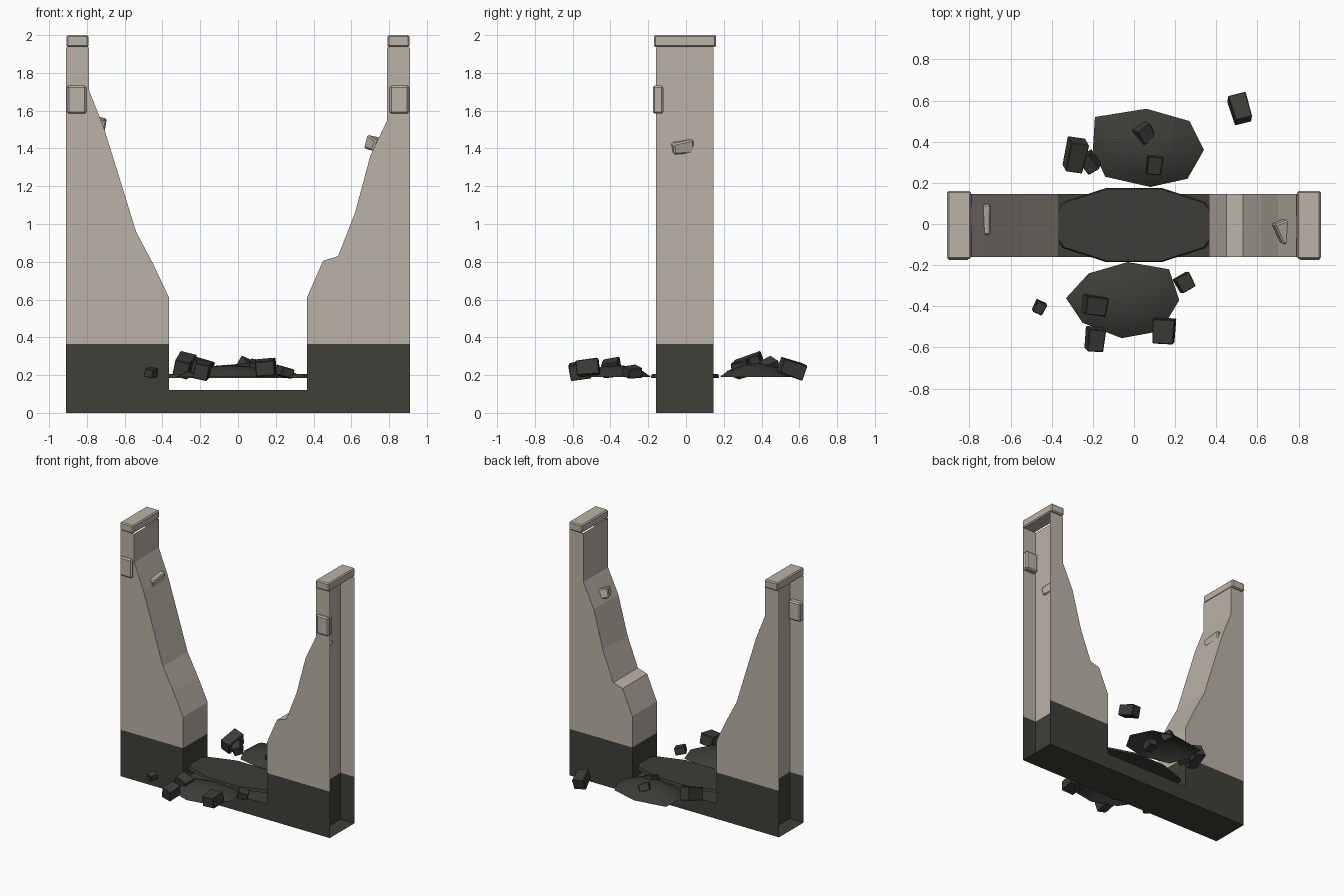
import bpy, bmesh, math
from mathutils import Matrix, Vector, Euler

old = bpy.data.objects.get("Cube")
if old:
    bpy.data.objects.remove(old, do_unlink=True)


def material(name, rgb):
    m = bpy.data.materials.new(name)
    m.use_nodes = True
    m.diffuse_color = (*rgb, 1)
    m.node_tree.nodes["Principled BSDF"].inputs["Base Color"].default_value = (*rgb, 1)
    return m


PLASTER = material("pale plaster", (0.49, 0.45, 0.385))
STONE = material("dark stone", (0.05, 0.05, 0.04))
RUBBLE = material("dark rubble", (0.045, 0.045, 0.038))

FRONT, BACK = -0.16, 0.145
END, RECESS, GAP = 0.91, 0.79, 0.365
BASE, SILL, TOP = 0.365, 0.12, 1.935


def finish(bm, name, mat, smooth=False):
    mesh = bpy.data.meshes.new(name)
    bm.to_mesh(mesh)
    bm.free()
    mesh.materials.append(mat)
    obj = bpy.data.objects.new(name, mesh)
    bpy.context.collection.objects.link(obj)
    for p in mesh.polygons:
        p.use_smooth = smooth
    return obj


def shell(name, outline, strips, mat):
    """Thin front and back panels joined by strips across the wall depth."""
    bm = bmesh.new()
    for y in (FRONT, BACK):
        bm.faces.new([bm.verts.new((x, y, z)) for x, z in outline])
    for path in strips:
        for (x0, z0), (x1, z1) in zip(path, path[1:]):
            bm.faces.new([bm.verts.new(c) for c in (
                (x0, FRONT, z0), (x1, FRONT, z1), (x1, BACK, z1), (x0, BACK, z0))])
    bmesh.ops.remove_doubles(bm, verts=bm.verts, dist=0.0001)
    bmesh.ops.recalc_face_normals(bm, faces=bm.faces)
    return finish(bm, name, mat)


def block(name, centre, size, mat, turn=(0, 0, 0), bevel=0.0, taper=1.0):
    bm = bmesh.new()
    bmesh.ops.create_cube(bm, size=1)
    for v in bm.verts:
        if v.co.y < 0:
            v.co.x *= taper
            v.co.z *= taper
    bmesh.ops.scale(bm, vec=size, verts=bm.verts)
    if bevel:
        bmesh.ops.bevel(bm, geom=bm.edges[:], offset=bevel, segments=1, affect='EDGES')
    rot = Euler([math.radians(a) for a in turn]).to_matrix().to_4x4()
    bm.transform(Matrix.Translation(Vector(centre)) @ rot)
    return finish(bm, name, mat)


def mound(name, centre, outline, base, height):
    """Open dome of rubble rising from an irregular outline."""
    bm = bmesh.new()
    cx, cy = centre
    rings = []
    for scale, rise in ((1, 0), (0.78, 0.45), (0.42, 0.85)):
        rings.append([bm.verts.new((cx + (x - cx) * scale, cy + (y - cy) * scale,
                                    base + height * rise)) for x, y in outline])
    peak = bm.verts.new((cx, cy, base + height))
    n = len(outline)
    for i in range(n):
        j = (i + 1) % n
        for low, high in zip(rings, rings[1:]):
            bm.faces.new((low[i], low[j], high[j], high[i]))
        bm.faces.new((rings[-1][i], rings[-1][j], peak))
    bmesh.ops.recalc_face_normals(bm, faces=bm.faces)
    if peak.link_faces[0].normal.z < 0:
        bmesh.ops.reverse_faces(bm, faces=bm.faces)
    return finish(bm, name, RUBBLE, True)


# Dark foundation with the low sill in the breach
steps = [(-GAP, BASE), (-GAP, SILL), (GAP, SILL), (GAP, BASE)]
foundation = [(-END, 0), (END, 0), (END, BASE)] + steps[::-1] + [(-END, BASE)]
shell("foundation", foundation,
      [steps, [(-END, 0), (END, 0)],
       [(RECESS, 0), (RECESS, BASE)], [(-RECESS, 0), (-RECESS, BASE)]], STONE)

# Broken wall on each side, with caps and front bricks
left_break = [(GAP, 0.61), (0.45, 0.805), (0.53, 0.83), (0.62, 1.06),
              (0.70, 1.36), (RECESS, 1.55)]
right_break = [(GAP, 0.61), (0.45, 0.79), (0.54, 0.96), (0.62, 1.22),
               (0.71, 1.51), (RECESS, 1.71)]
for side, s, edge in (("left", 1, left_break), ("right", -1, right_break)):
    ridge = [(GAP, BASE)] + edge + [(RECESS, TOP)]
    outline = ridge + [(END, TOP), (END, BASE)]
    flip = lambda pts: [(s * x, z) for x, z in pts]
    shell(side + "_wall", flip(outline),
          [flip(ridge), flip([(RECESS, BASE), edge[-1]])], PLASTER)
    block(side + "_cap", (s * 0.85, -0.005, 1.968), (0.116, 0.33, 0.064),
          PLASTER, bevel=0.008)
    block(side + "_front_brick", (s * 0.854, -0.148, 1.658), (0.104, 0.056, 0.148),
          PLASTER, bevel=0.01)

# Loose stones stuck in the broken edges
block("left_edge_stone", (0.75, -0.03, 1.415), (0.13, 0.11, 0.075), PLASTER,
      (10, 12, 20), 0.008, 0.8)
block("right_edge_stone", (-0.75, 0.02, 1.53), (0.11, 0.15, 0.07), PLASTER,
      (4, 10, 5), 0.008, 0.8)

# Flat rubble slab lying through the breach
bm = bmesh.new()
bmesh.ops.create_cone(bm, cap_ends=True, segments=10, radius1=1, radius2=0.97, depth=1)
bm.transform(Matrix.Translation((0, -0.005, 0.195)) @ Matrix.Diagonal((0.43, 0.19, 0.02, 1))
             @ Matrix.Rotation(math.radians(18), 4, 'Z'))
finish(bm, "breach_slab", RUBBLE)

# Rubble mounds in front of and behind the wall
mound("back_mound", (0.06, 0.37),
      [(-0.19, 0.52), (0.06, 0.56), (0.27, 0.50), (0.34, 0.36),
       (0.26, 0.22), (0.08, 0.18), (-0.14, 0.23), (-0.20, 0.36)], 0.19, 0.075)
mound("front_mound", (-0.05, -0.37),
      [(-0.22, -0.24), (-0.03, -0.185), (0.17, -0.22), (0.22, -0.37),
       (0.13, -0.52), (-0.06, -0.555), (-0.25, -0.48), (-0.33, -0.36)], 0.19, 0.065)

# Scattered rubble blocks: name, centre, size, turn
scatter = [
    ("back_large", (-0.285, 0.335, 0.25), (0.09, 0.15, 0.10), (18, 14, -8)),
    ("back_small", (-0.215, 0.30, 0.23), (0.07, 0.09, 0.07), (15, -20, 30)),
    ("back_peak", (0.05, 0.44, 0.25), (0.08, 0.08, 0.06), (25, 20, 35)),
    ("back_buried", (0.095, 0.29, 0.235), (0.075, 0.09, 0.08), (12, 10, -5)),
    ("back_far", (0.515, 0.56, 0.235), (0.09, 0.13, 0.085), (-18, 8, 14)),
    ("front_far", (-0.46, -0.405, 0.213), (0.055, 0.06, 0.05), (8, 10, -25)),
    ("front_buried", (-0.19, -0.395, 0.24), (0.11, 0.09, 0.08), (8, 16, -6)),
    ("front_corner", (-0.19, -0.56, 0.225), (0.085, 0.11, 0.09), (10, 12, -4)),
    ("front_block", (0.145, -0.52, 0.24), (0.11, 0.12, 0.085), (6, -5, -3)),
    ("front_side", (0.245, -0.285, 0.217), (0.08, 0.08, 0.055), (6, 14, 30)),
]
for name, centre, size, turn in scatter:
    block(name + "_rubble", centre, size, RUBBLE, turn, 0.004, 0.92)
